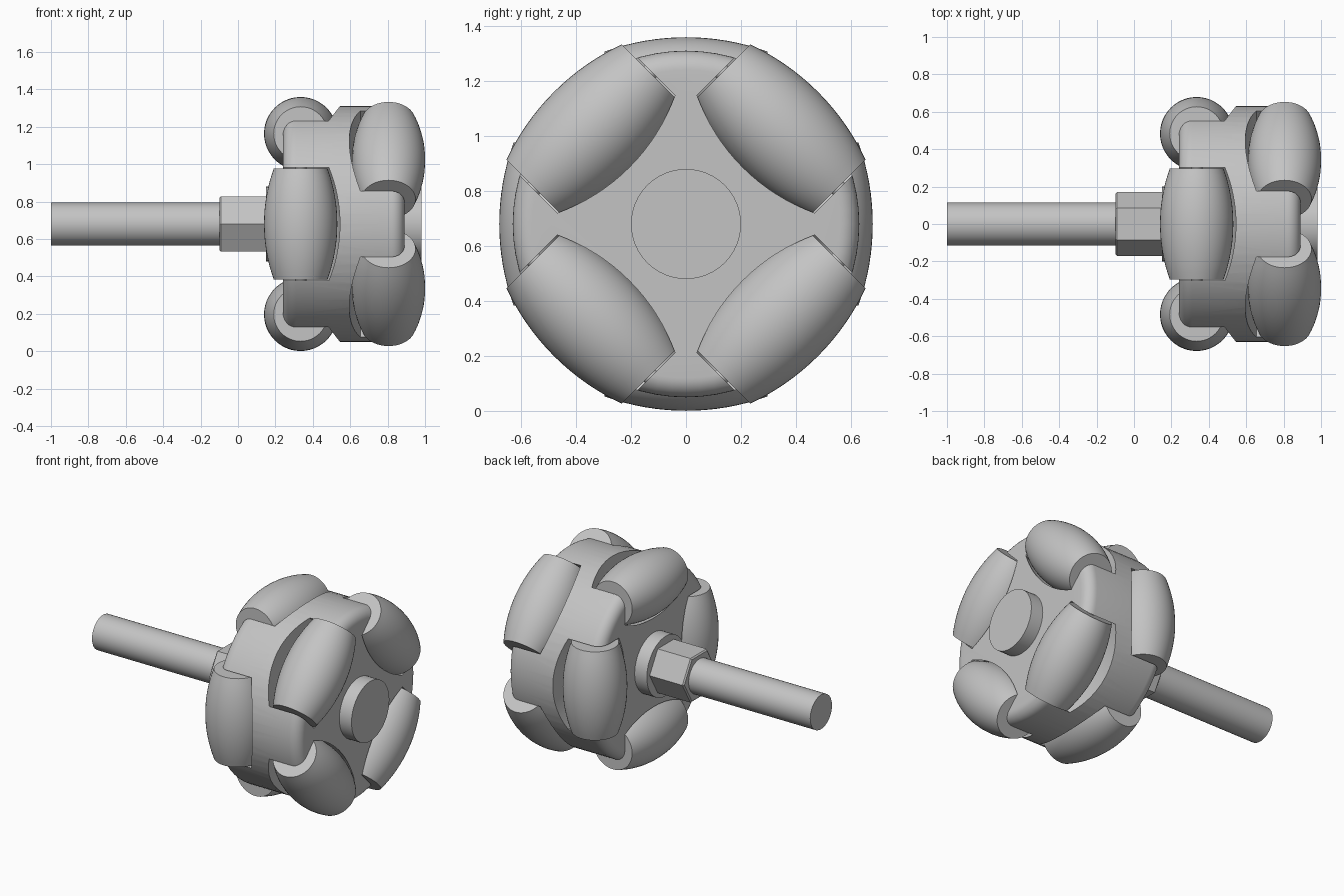
import bpy, bmesh, math
from mathutils import Matrix

cube = bpy.data.objects.get("Cube")
if cube:
    bpy.data.objects.remove(cube, do_unlink=True)

AXIS_Z = 0.68          # height of the wheel axis
ROLLER_R = 0.483       # distance from wheel axis to roller axis
WHEEL = Matrix.Translation((0, 0, AXIS_Z))

grey = bpy.data.materials.new("grey")
grey.use_nodes = True
grey.diffuse_color = (0.55, 0.55, 0.55, 1)
grey.node_tree.nodes["Principled BSDF"].inputs["Base Color"].default_value = (0.55, 0.55, 0.55, 1)


def finish(name, bm, matrix):
    bmesh.ops.recalc_face_normals(bm, faces=bm.faces)
    mesh = bpy.data.meshes.new(name)
    bm.to_mesh(mesh)
    bm.free()
    mesh.materials.append(grey)
    obj = bpy.data.objects.new(name, mesh)
    obj.matrix_world = matrix
    bpy.context.collection.objects.link(obj)
    return obj


def smooth(obj):
    bpy.ops.object.select_all(action='DESELECT')
    obj.select_set(True)
    bpy.context.view_layer.objects.active = obj
    bpy.ops.object.shade_smooth_by_angle(angle=math.radians(30))


def lathe(name, profile, segs, matrix=WHEEL, shade=True):
    """Closed solid turned around the x axis from (x, radius) points."""
    bm = bmesh.new()
    rings = []
    for x, r in profile:
        angles = [2 * math.pi * i / segs for i in range(segs)]
        rings.append([bm.verts.new((x, r * math.cos(a), r * math.sin(a))) for a in angles])
    for a, b in zip(rings, rings[1:]):
        for i in range(segs):
            j = (i + 1) % segs
            bm.faces.new((a[i], a[j], b[j], b[i]))
    bm.faces.new(rings[0])
    bm.faces.new(rings[-1])
    obj = finish(name, bm, matrix)
    if shade:
        smooth(obj)
    return obj


def barrel(half, mid_r, end_r, steps=16):
    """Barrel outline whose side is a circular arc."""
    sag = mid_r - end_r
    big = (half * half + sag * sag) / (2 * sag)
    ts = [half * (2 * i / steps - 1) for i in range(steps + 1)]
    return [(t, mid_r - big + math.sqrt(big * big - t * t)) for t in ts]


def pocket(name, matrix):
    """Clearance around a roller, swept outward past the hub rim."""
    bm = bmesh.new()
    segs = 32
    for t, r in barrel(0.303, 0.210, 0.150):
        for i in range(segs):
            a = 2 * math.pi * i / segs
            for lift in (0, 0.4):
                bm.verts.new((t, r * math.cos(a), r * math.sin(a) + lift))
    bmesh.ops.convex_hull(bm, input=bm.verts)
    bmesh.ops.delete(bm, geom=[v for v in bm.verts if not v.link_faces], context='VERTS')
    bmesh.ops.dissolve_limit(bm, angle_limit=0.002, verts=bm.verts, edges=bm.edges)
    bmesh.ops.triangulate(bm, faces=bm.faces)
    obj = finish(name, bm, matrix)
    obj.hide_render = True
    return obj


# Hub drum with rounded rims
LEFT, RIGHT, RIM, FILLET = 0.24, 0.89, 0.63, 0.07
arc = [math.pi / 2 * i / 8 for i in range(9)]
hub_profile = [(LEFT + FILLET * (1 - math.sin(a)), RIM - FILLET * (1 - math.cos(a))) for a in reversed(arc)]
hub_profile += [(RIGHT - FILLET * (1 - math.sin(a)), RIM - FILLET * (1 - math.cos(a))) for a in arc]
hub = lathe("hub", hub_profile, 72, shade=False)

# Two rows of four rollers, the second row turned by an eighth
cutters = []
for row, x, offset in (("inner", 0.335, 0), ("outer", 0.805, math.pi / 4)):
    for k in range(4):
        place = (Matrix.Translation((x, 0, AXIS_Z))
                 @ Matrix.Rotation(offset + k * math.pi / 2, 4, 'X')
                 @ Matrix.Translation((0, 0, ROLLER_R))
                 @ Matrix.Rotation(math.pi / 2, 4, 'Z'))
        lathe(f"{row}_roller_{k + 1}", barrel(0.296, 0.196, 0.144), 48, place)
        lathe(f"{row}_roller_pin_{k + 1}", [(-0.31, 0.03), (0.31, 0.03)], 16, place)
        cutters.append(pocket(f"{row}_pocket_cutter_{k + 1}", place))

# Cut the roller pockets into the hub
bpy.context.view_layer.update()
bpy.context.view_layer.objects.active = hub
for cutter in cutters:
    mod = hub.modifiers.new("pocket", 'BOOLEAN')
    mod.operation = 'DIFFERENCE'
    mod.solver = 'EXACT'
    mod.object = cutter
    bpy.context.view_layer.objects.active = hub
    bpy.ops.object.modifier_apply(modifier=mod.name)
for cutter in cutters:
    bpy.data.objects.remove(cutter, do_unlink=True)
smooth(hub)

# Centre bosses, hexagonal coupling and shaft
lathe("outer_boss", [(0.87, 0.2), (0.98, 0.2)], 48)
lathe("inner_boss", [(0.15, 0.2), (0.26, 0.2)], 48)
lathe("hex_coupling", [(-0.1, 0.16), (-0.092, 0.17), (0.16, 0.17)], 6, shade=False)
lathe("shaft", [(-1.0, 0.115), (-0.09, 0.115)], 40)
